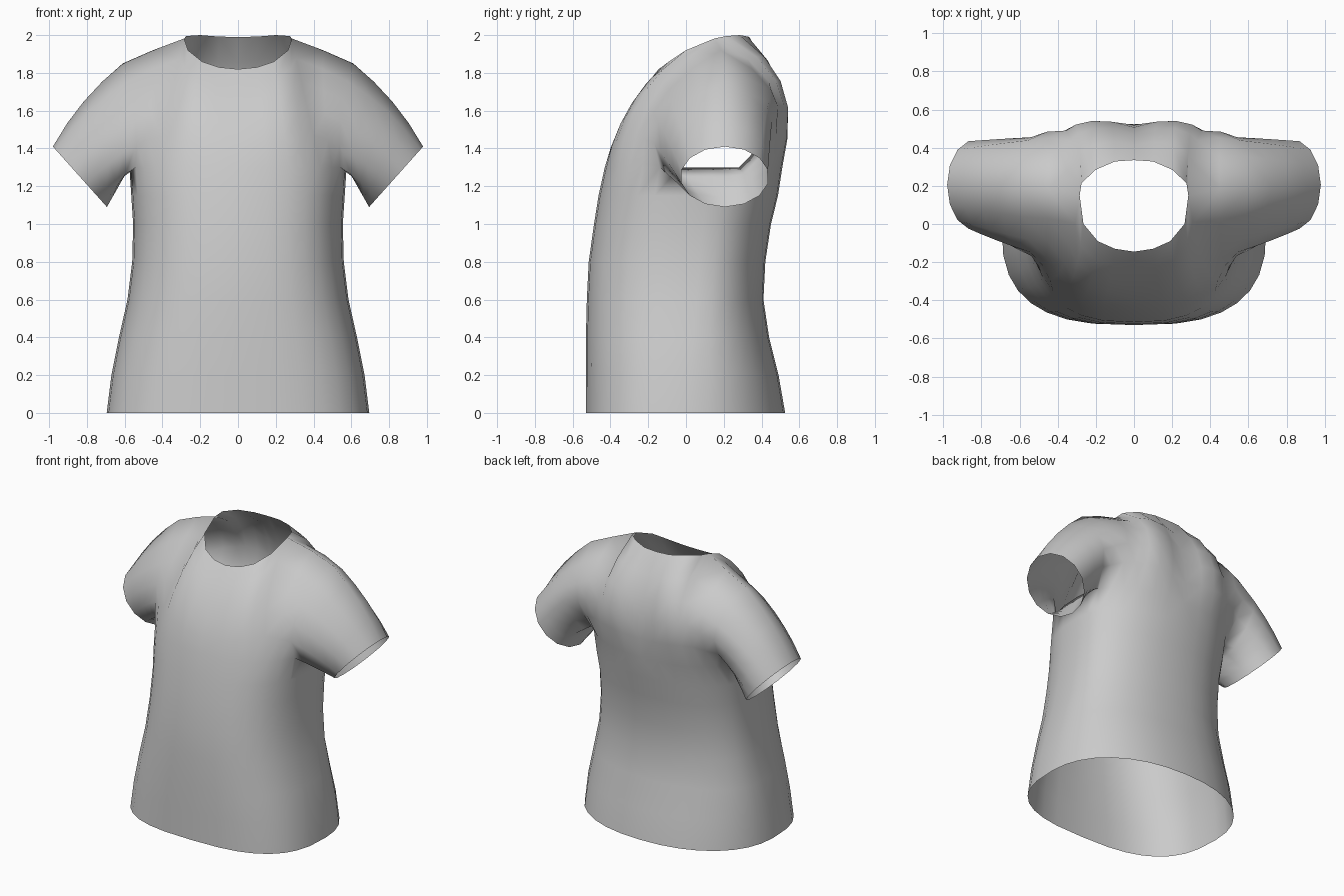
import bpy, bmesh
from math import sin, cos, pi
from mathutils import Vector as V

cube = bpy.data.objects.get("Cube")
if cube:
    bpy.data.objects.remove(cube)

fabric = bpy.data.materials.new("grey_fabric")
fabric.use_nodes = True
colour = (0.6, 0.6, 0.6, 1)
fabric.diffuse_color = colour
fabric.node_tree.nodes["Principled BSDF"].inputs["Base Color"].default_value = colour

HALF = 16      # segments from front centre round to back centre
EDGE = 6       # column of the armhole edge, counted from either centre
ROWS = 5       # rows from the chest up to the shoulder

# Body sections: height, half width, front y, back y
SECTIONS = [(0, .695, -.53, .525), (.2, .67, -.53, .49), (.4, .63, -.53, .44),
            (.6, .585, -.525, .41), (.8, .56, -.515, .42), (1, .555, -.487, .45),
            (1.15, .565, -.463, .487), (1.3, .575, -.43, .51)]

# Upper edge of the panels: neckline from the centre, then along the shoulder
SHOULDER = [(.285, .15, 1.982), (.45, .185, 1.92), (.61, .2, 1.85)]
FRONT_TOP = [(0, -.145, 1.82), (.1, -.13, 1.83), (.19, -.09, 1.86), (.265, 0, 1.92)] + SHOULDER
BACK_TOP = [(0, .335, 1.99), (.1, .328, 1.992), (.2, .285, 2), (.275, .215, 1.995)] + SHOULDER

bm = bmesh.new()


def quadratic(a, c, b, t):
    return a * (1 - t) ** 2 + c * 2 * t * (1 - t) + b * t * t


def skin(lines, closed=False):
    """Join neighbouring lines of vertices with quads."""
    for a, b in zip(lines, lines[1:]):
        n = len(a)
        for i in range(n if closed else n - 1):
            j = (i + 1) % n
            bm.faces.new((a[i], a[j], b[j], b[i]))


def body_ring(z, w, front, back):
    """Half a rounded section, squarer in front than behind."""
    ring = []
    for u in range(HALF + 1):
        a = pi * u / HALF
        s, c = sin(a), cos(a)
        if u in (0, HALF):
            s = 0
        power = 2 / (2.8 - .2 * z if c > 0 else 2.2)
        mid = .09 * z
        reach = (front if c > 0 else back) - mid
        ring.append(bm.verts.new((w * s ** power, mid + reach * abs(c) ** power, z)))
    return ring


def panel(base, top, side, bulges, rise):
    """Curve each column from the chest to the neckline and shoulder."""
    columns = []
    for i, (low, high) in enumerate(zip(base, top)):
        s = i / EDGE
        a, b = low.co, V(high)
        c = (a + b) / 2 + V((-.05 * s * s, side * bulges[i],
                             rise * sin(pi * s) + .05 * s * s))
        columns.append([low] + [bm.verts.new(quadratic(a, c, b, k / ROWS))
                                for k in range(1, ROWS + 1)])
    return columns


# Lower body
rings = [body_ring(*s) for s in SECTIONS]
skin(rings)
chest = rings[-1]

# Chest and back panels, meeting along the shoulder
steps = [i / EDGE for i in range(EDGE + 1)]
front = panel(chest[:EDGE + 1], FRONT_TOP, -1, [.08 + .22 * s * s for s in steps], .08)
back = panel(chest[:HALF - EDGE - 1:-1], BACK_TOP, 1,
             [.14 + .29 * sin(pi / 2 * s) for s in steps], .08)
for i in range(EDGE - 2, EDGE + 1):
    back[i][-1] = front[i][-1]
skin(front)
skin(back)

# Sleeve, lofted from the armhole to the slanted cuff
armhole = (chest[HALF // 2:HALF - EDGE] + back[EDGE][:-1]
           + front[EDGE][::-1] + chest[EDGE + 1:HALF // 2])
cuff_centre, cuff_down = V((.837, .205, 1.25)), V((-.143, 0, -.16))
sleeve = [armhole]
for k in range(1, 5):
    loop = []
    for i, v in enumerate(armhole):
        a = 2 * pi * i / len(armhole)
        cuff = cuff_centre + cuff_down * cos(a) + V((0, .235 * sin(a), 0))
        puff = V((.045, 0, .035)) * (1 - cos(a)) / 2
        loop.append(bm.verts.new(quadratic(v.co, (v.co + cuff) / 2 + puff, cuff, k / 4)))
    sleeve.append(loop)
skin(sleeve, True)

# Other half
half = bm.verts[:] + bm.edges[:] + bm.faces[:]
copy = bmesh.ops.duplicate(bm, geom=half)["geom"]
for v in copy:
    if isinstance(v, bmesh.types.BMVert):
        v.co.x *= -1
bmesh.ops.reverse_faces(bm, faces=[f for f in copy if isinstance(f, bmesh.types.BMFace)])
bmesh.ops.remove_doubles(bm, verts=bm.verts[:], dist=.0005)
bmesh.ops.recalc_face_normals(bm, faces=bm.faces[:])
foremost = min(bm.faces, key=lambda f: f.calc_center_median().y)
if foremost.normal.y > 0:
    bmesh.ops.reverse_faces(bm, faces=bm.faces[:])

mesh = bpy.data.meshes.new("shirt")
bm.to_mesh(mesh)
bm.free()
mesh.materials.append(fabric)
shirt = bpy.data.objects.new("shirt", mesh)
bpy.context.collection.objects.link(shirt)
for p in mesh.polygons:
    p.use_smooth = True
